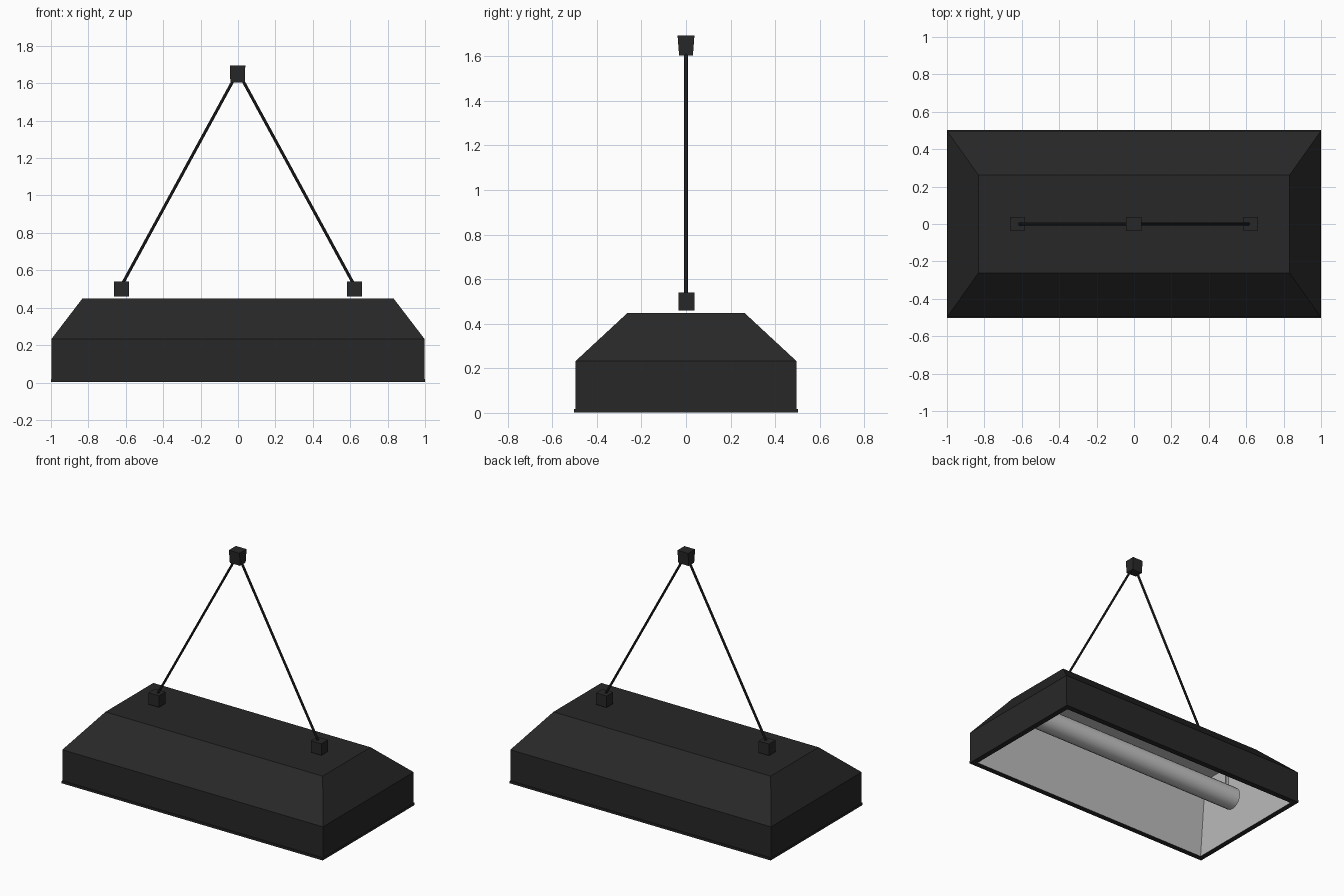
import bpy, bmesh, math
from mathutils import Vector

if "Cube" in bpy.data.objects:
    bpy.data.objects.remove(bpy.data.objects["Cube"])


def material(name, v):
    m = bpy.data.materials.new(name)
    m.diffuse_color = (v, v, v, 1)
    m.use_nodes = True
    m.node_tree.nodes["Principled BSDF"].inputs["Base Color"].default_value = m.diffuse_color
    return m


BLACK = material("black_metal", 0.0205)
WHITE = material("white_reflector", 0.57)


def finish(bm, name, mat):
    me = bpy.data.meshes.new(name)
    bm.to_mesh(me)
    bm.free()
    me.materials.append(mat)
    ob = bpy.data.objects.new(name, me)
    bpy.context.collection.objects.link(ob)
    return ob


def loft(name, rings, mat, cap_top=True, cap_bottom=False, flip=False, centre=(0, 0)):
    """Stack of rectangles given as (half x, half y, z), joined by side faces."""
    bm = bmesh.new()
    cx, cy = centre
    loops = [[bm.verts.new((cx + sx * a, cy + sy * b, z))
              for sx, sy in ((-1, -1), (1, -1), (1, 1), (-1, 1))] for a, b, z in rings]
    for lo, hi in zip(loops, loops[1:]):
        for i in range(4):
            j = (i + 1) % 4
            bm.faces.new((lo[i], lo[j], hi[j], hi[i]))
    if cap_top:
        bm.faces.new(loops[-1])
    if cap_bottom:
        bm.faces.new(loops[0][::-1])
    if flip:
        bmesh.ops.reverse_faces(bm, faces=bm.faces[:])
    return finish(bm, name, mat)


def rod(name, p, q, radius, sides, mat):
    p, q = Vector(p), Vector(q)
    bm = bmesh.new()
    bmesh.ops.create_cone(bm, cap_ends=True, segments=sides, radius1=radius,
                          radius2=radius, depth=(q - p).length)
    bm.transform((q - p).to_track_quat('Z', 'Y').to_matrix().to_4x4())
    bmesh.ops.translate(bm, verts=bm.verts[:], vec=(p + q) / 2)
    for f in bm.faces:
        f.smooth = len(f.verts) == 4 and sides > 8
    return finish(bm, name, mat)


# Outer hood: straight skirt and sloped top
loft("hood", [(0.998, 0.496, 0.01), (0.998, 0.496, 0.232), (0.832, 0.262, 0.449)], BLACK)

# Thin flange around the open bottom
loft("bottom_rim", [(0.962, 0.462, 0.002), (1, 0.502, 0.002), (1, 0.502, 0.018),
                    (0.99, 0.49, 0.018)], BLACK, cap_top=False)

# Inner reflector, facing inward
loft("reflector", [(0.962, 0.462, 0.002), (0.83, 0.257, 0.438)], WHITE, flip=True)

# Lamp tube with a small socket pin at each end
rod("lamp_tube", (-0.85, 0, 0.195), (0.85, 0, 0.195), 0.077, 20, WHITE)
for side, sx in (("left", -1), ("right", 1)):
    rod(f"{side}_lamp_pin", (sx * 0.8, 0, 0.2), (sx * 0.8, 0, 0.44), 0.012, 8, WHITE)

# Hanging blocks and rods on both sides
for side, sx in (("left", -1), ("right", 1)):
    x = sx * 0.622
    loft(f"{side}_mount_block", [(0.04, 0.036, 0.46), (0.04, 0.036, 0.54)],
         BLACK, cap_bottom=True, centre=(x, 0.002))
    rod(f"{side}_hanging_rod", (x, 0, 0.52), (sx * 0.02, 0, 1.625), 0.008, 8, BLACK)

# Top block, slightly tapered downward
loft("top_block", [(0.039, 0.031, 1.604), (0.041, 0.038, 1.694)], BLACK,
     cap_bottom=True, centre=(-0.002, 0))
